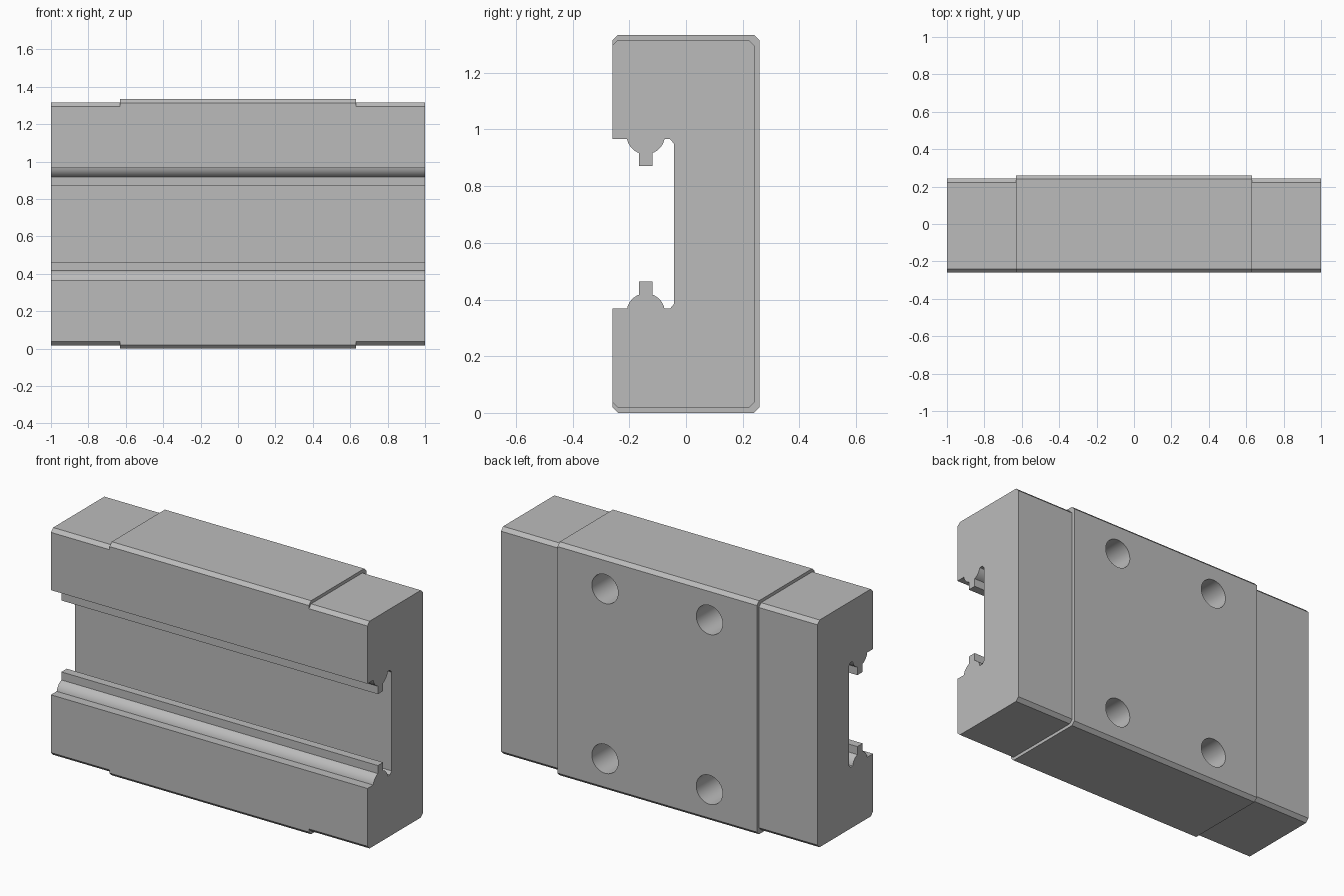
import bpy
import bmesh
from math import cos, sin, acos, pi

cube = bpy.data.objects.get("Cube")
if cube:
    bpy.data.objects.remove(cube)

LENGTH, BLOCK_HALF = 2.0, 0.63
HEIGHT, FRONT, BACK = 1.334, -0.26, 0.26
MID = HEIGHT / 2
CHAMFER, STEP = 0.02, 0.018

steel = bpy.data.materials.new("grey_steel")
steel.use_nodes = True
GREY = (0.5, 0.5, 0.5, 1)
steel.diffuse_color = GREY
steel.node_tree.nodes["Principled BSDF"].inputs["Base Color"].default_value = GREY


def lower_profile(step):
    """Lower half of the C section as (y, z), from back round to the slot floor."""
    b, z, c = BACK - step, step, CHAMFER
    pts = [(b, z + c), (b - c, z), (FRONT + c, z), (FRONT, z + c), (FRONT, 0.368)]
    # Rounded race with a narrow retaining rib on its crown
    yc, zc, r, rib = -0.142, 0.354, 0.0675, 0.024
    a0, a1 = acos(-0.978), acos(-rib / r)
    arc = [a0 + (a1 - a0) * i / 8 for i in range(9)]
    left = [(yc + r * cos(a), zc + r * sin(a)) for a in arc]
    left.append((yc - rib, 0.463))
    pts += left + [(2 * yc - y, z) for y, z in reversed(left)]
    # Relief corner at the slot floor
    return pts + [(-0.056, 0.368), (-0.042, 0.385)]


def extrude_section(name, x0, x1, step):
    low = lower_profile(step)
    section = low + [(y, HEIGHT - z) for y, z in reversed(low)]
    bm = bmesh.new()
    face = bm.faces.new([bm.verts.new((x0, y, z)) for y, z in section])
    new = bmesh.ops.extrude_face_region(bm, geom=[face])["geom"]
    bmesh.ops.translate(bm, vec=(x1 - x0, 0, 0),
                        verts=[v for v in new if isinstance(v, bmesh.types.BMVert)])
    bmesh.ops.recalc_face_normals(bm, faces=bm.faces)
    mesh = bpy.data.meshes.new(name)
    bm.to_mesh(mesh)
    bm.free()
    mesh.materials.append(steel)
    obj = bpy.data.objects.new(name, mesh)
    bpy.context.collection.objects.link(obj)
    return obj


# Central block and the slightly smaller end caps
block = extrude_section("carriage_block", -BLOCK_HALF, BLOCK_HALF, 0)
caps = [extrude_section("end_cap_left", BLOCK_HALF, LENGTH / 2, STEP),
        extrude_section("end_cap_right", -LENGTH / 2, -BLOCK_HALF, STEP)]

# Four blind mounting holes in the back
HOLE_DEPTH = 0.32
for sx in (-1, 1):
    for sz in (-1, 1):
        bpy.ops.mesh.primitive_cylinder_add(
            vertices=48, radius=0.083, depth=2 * HOLE_DEPTH,
            location=(sx * 0.33, BACK, MID + sz * 0.485), rotation=(pi / 2, 0, 0))
        cutter = bpy.context.object
        cutter.name = "hole_cutter"
        cutter.data.materials.append(steel)
        cutter.hide_render = True
        cutter.hide_set(True)
        cut = block.modifiers.new("mounting_hole", "BOOLEAN")
        cut.operation = "DIFFERENCE"
        cut.solver = "EXACT"
        cut.object = cutter

# Bake the holes, drop the cutters, smooth the curved faces
bpy.ops.object.select_all(action="DESELECT")
block.select_set(True)
bpy.context.view_layer.objects.active = block
for name in [m.name for m in block.modifiers]:
    bpy.ops.object.modifier_apply(modifier=name)
for obj in [o for o in bpy.data.objects if o.name.startswith("hole_cutter")]:
    bpy.data.objects.remove(obj)
for obj in caps:
    obj.select_set(True)
bpy.ops.object.shade_smooth_by_angle(angle=pi / 6)
